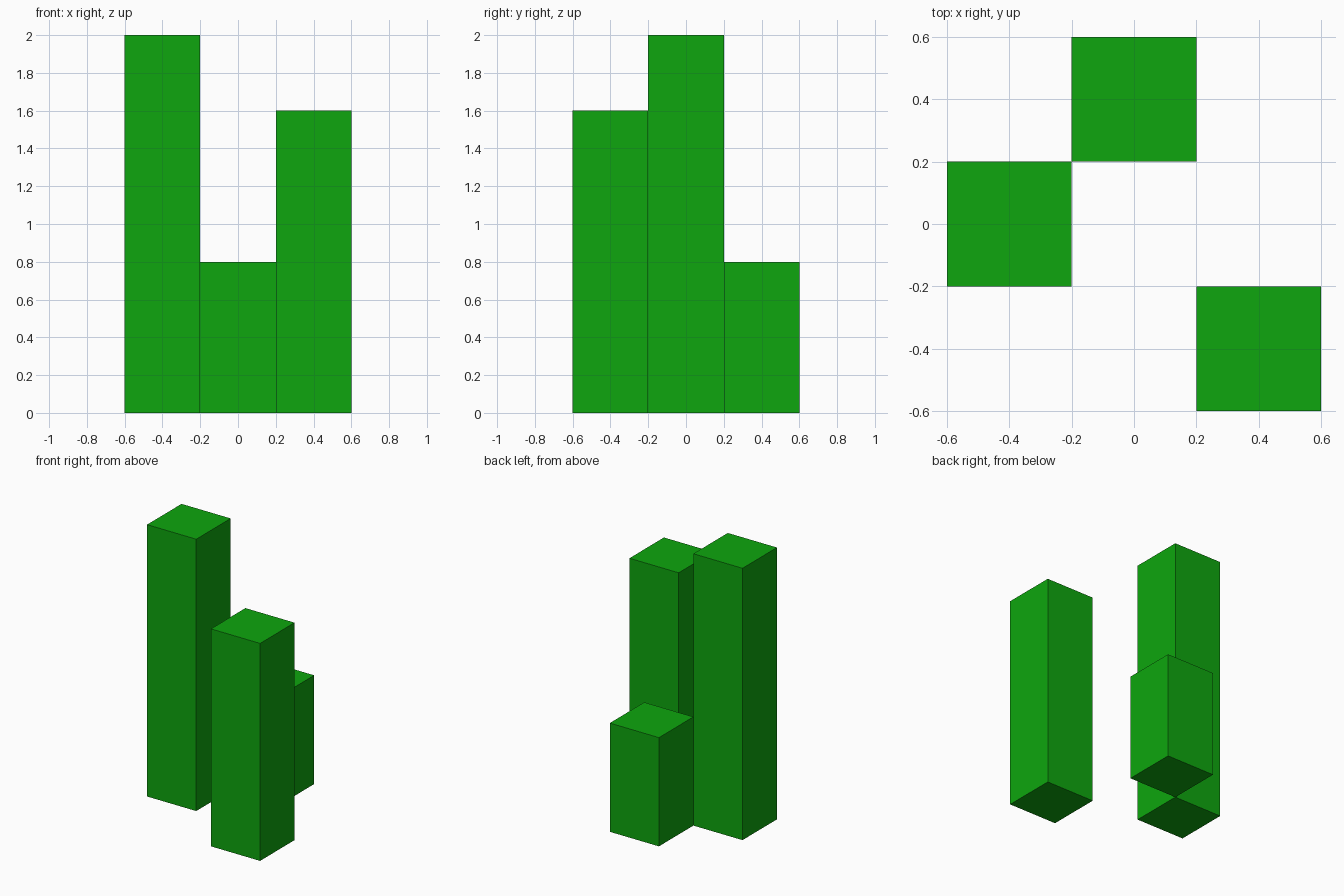
import bpy

cube = bpy.data.objects.get("Cube")
if cube:
    bpy.data.objects.remove(cube, do_unlink=True)

# Single flat green
COLOR = (0.0044, 0.381, 0.0044, 1.0)
green = bpy.data.materials.new("green")
green.use_nodes = True
green.diffuse_color = COLOR
green.node_tree.nodes["Principled BSDF"].inputs["Base Color"].default_value = COLOR

WIDTH = 0.4


def column(name, x, y, height):
    """Square column standing on the ground, centred on (x, y)."""
    bpy.ops.mesh.primitive_cube_add(size=1, location=(x, y, height / 2))
    obj = bpy.context.object
    obj.name = name
    obj.scale = (WIDTH, WIDTH, height)
    bpy.ops.object.transform_apply(location=False, rotation=False, scale=True)
    obj.data.materials.append(green)
    return obj


# Three columns of different heights
column("tall_column", -0.4, 0.0, 2.0)
column("medium_column", 0.4, -0.4, 1.6)
column("short_column", 0.0, 0.4, 0.8)
